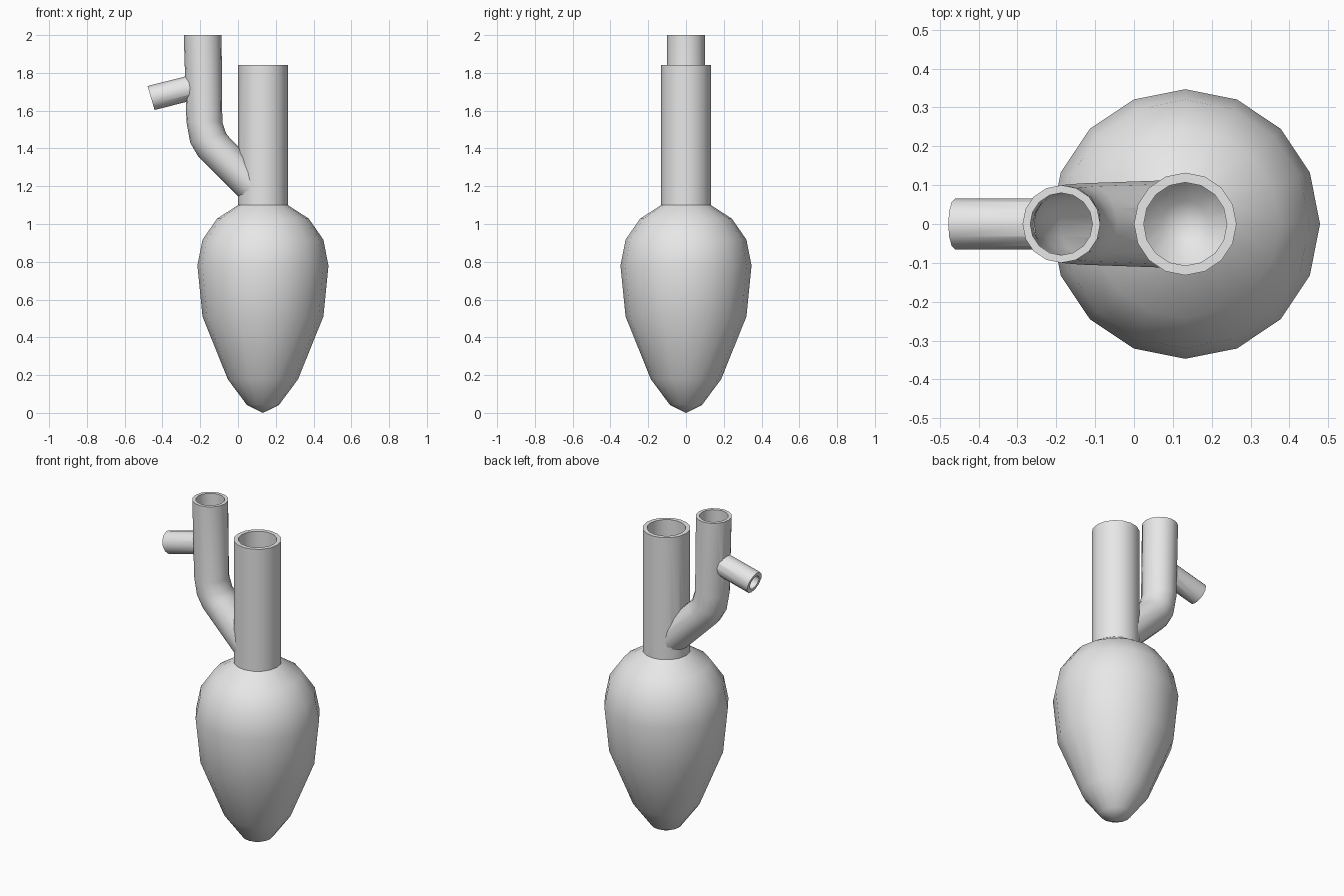
import bpy
import bmesh
from math import cos, sin, pi, radians

if "Cube" in bpy.data.objects:
    bpy.data.objects.remove(bpy.data.objects["Cube"], do_unlink=True)

grey = bpy.data.materials.new("plain grey")
grey.use_nodes = True
grey.diffuse_color = (0.8, 0.8, 0.8, 1)
grey.node_tree.nodes["Principled BSDF"].inputs["Base Color"].default_value = (0.8, 0.8, 0.8, 1)


def loft(name, rings, sides):
    """Capped skin over rings given as (x, z, tilt in degrees, radius, y radius)."""
    bm = bmesh.new()
    loops = []
    for x, z, tilt, r, ry in rings:
        t = radians(tilt)
        loop = []
        for i in range(sides):
            a = 2 * pi * i / sides
            u = r * cos(a)
            loop.append(bm.verts.new((x + u * cos(t), ry * sin(a), z + u * sin(t))))
        loops.append(loop)
    for low, high in zip(loops, loops[1:]):
        for i in range(sides):
            j = (i + 1) % sides
            bm.faces.new((low[i], low[j], high[j], high[i]))
    bm.faces.new(loops[0])
    bm.faces.new(loops[-1])
    bmesh.ops.remove_doubles(bm, verts=bm.verts, dist=0.0001)
    bmesh.ops.recalc_face_normals(bm, faces=bm.faces)
    mesh = bpy.data.meshes.new(name)
    bm.to_mesh(mesh)
    bm.free()
    mesh.materials.append(grey)
    obj = bpy.data.objects.new(name, mesh)
    bpy.context.collection.objects.link(obj)
    return obj


def hollow(obj, cutters):
    """Cut the cavities out of a part and shade it smooth."""
    bpy.ops.object.select_all(action='DESELECT')
    obj.select_set(True)
    bpy.context.view_layer.objects.active = obj
    for cutter in cutters:
        mod = obj.modifiers.new("cavity", 'BOOLEAN')
        mod.operation = 'DIFFERENCE'
        mod.solver = 'EXACT'
        mod.object = cutter
        bpy.ops.object.modifier_apply(modifier=mod.name)
    bpy.ops.object.shade_smooth_by_angle(angle=radians(40))


# Pear-shaped bulb with its straight neck: (radius, height)
AXIS = 0.132
WALL = 0.025
bulb = [(0, 0), (0.085, 0.042), (0.186, 0.178), (0.32, 0.51),
        (0.347, 0.78), (0.32, 0.917), (0.243, 1.028), (0.132, 1.1)]
outer = bulb + [(0.132, 1.842)]
inner = [(max(r - WALL, 0), z + (WALL if r == 0 else 0)) for r, z in bulb] + [(0.107, 1.95)]


def lathe(name, profile):
    return loft(name, [(AXIS, z, 0, r, r) for r, z in profile], 16)


body = lathe("flask_body", outer)
body_cavity = lathe("body_cavity", inner)

# Bent side arm, from its open top down into the neck
arm_path = [(-0.187, 2.0, 0, 0.1, 0.1), (-0.178, 1.54, 0, 0.095, 0.101),
            (-0.158, 1.455, 15, 0.098, 0.103), (-0.126, 1.405, 31, 0.097, 0.105),
            (0.1, 1.18, 45, 0.093, 0.113)]
arm = loft("side_arm", arm_path, 16)
cavity_path = [(x, z, t, r - 0.02, ry - 0.02) for x, z, t, r, ry in arm_path]
cavity_path.insert(0, (-0.187, 2.1, 0, 0.08, 0.08))
arm_cavity = loft("arm_cavity", cavity_path, 16)

# Short spout sloping down from the side arm
spout = loft("spout", [(-0.2, 1.733, -74, 0.066, 0.066), (-0.46, 1.667, -74, 0.066, 0.066)], 12)
spout_cavity = loft("spout_cavity", [(-0.19, 1.735, -74, 0.042, 0.042),
                                     (-0.52, 1.652, -74, 0.042, 0.042)], 12)

# Open the three tubes into one another
hollow(body, [body_cavity, arm_cavity])
hollow(arm, [arm_cavity, body_cavity, spout_cavity])
hollow(spout, [spout_cavity, arm_cavity])

for helper in (body_cavity, arm_cavity, spout_cavity):
    bpy.data.objects.remove(helper, do_unlink=True)
